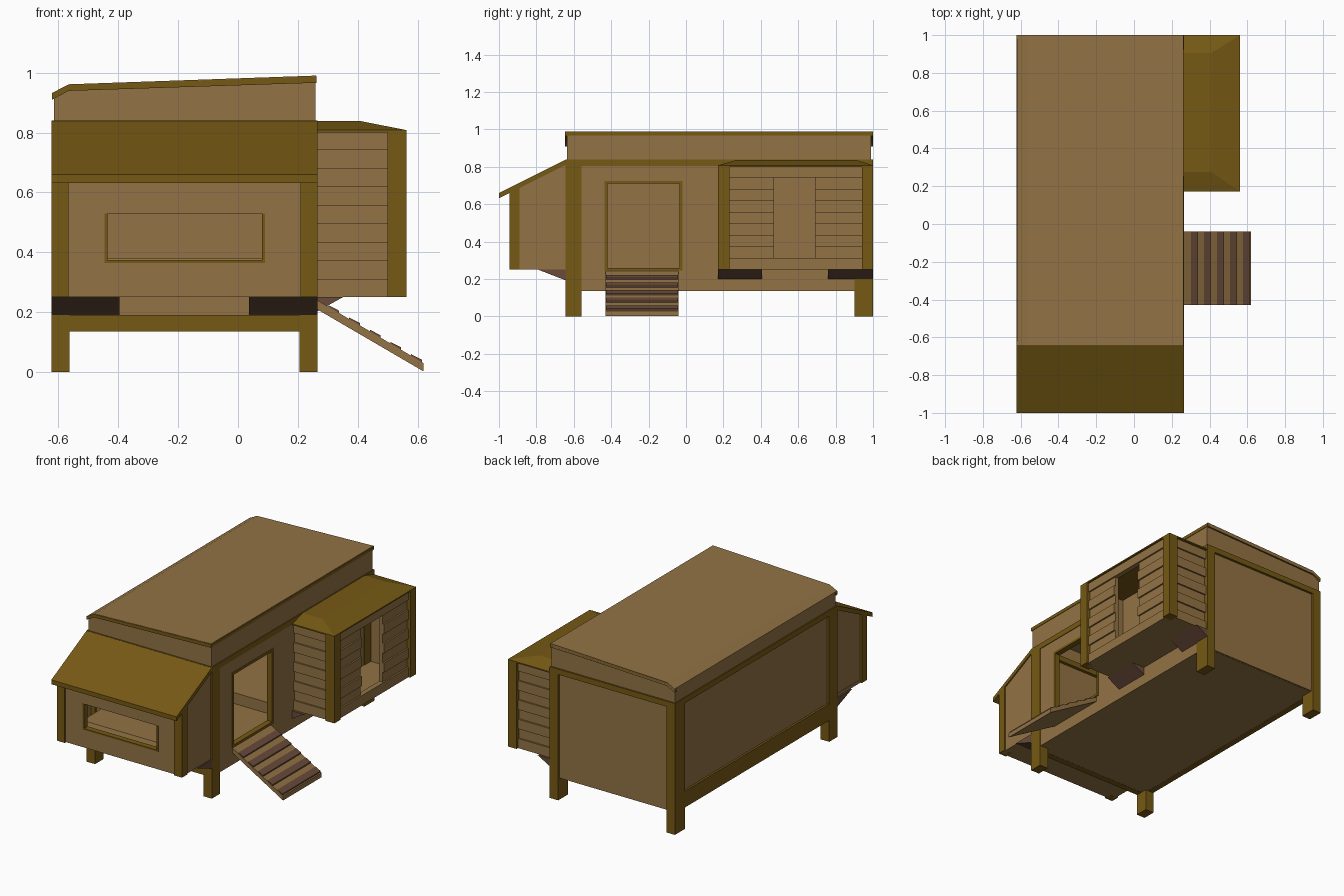
import bpy, bmesh
from mathutils import Vector

if "Cube" in bpy.data.objects:
    bpy.data.objects.remove(bpy.data.objects["Cube"])


def mat(name, c):
    m = bpy.data.materials.new(name)
    m.diffuse_color = (*c, 1)
    m.use_nodes = True
    m.node_tree.nodes["Principled BSDF"].inputs["Base Color"].default_value = m.diffuse_color
    return m


TAN = mat("tan_wood", (.29, .17, .058))
OLIVE = mat("olive_trim", (.18, .10, .007))
BROWN = mat("brown_wood", (.14, .07, .042))


def finish(bm, name, m):
    bmesh.ops.recalc_face_normals(bm, faces=bm.faces)
    me = bpy.data.meshes.new(name)
    bm.to_mesh(me)
    bm.free()
    me.materials.append(m)
    ob = bpy.data.objects.new(name, me)
    bpy.context.collection.objects.link(ob)
    return ob


def box(name, x, y, z, m=TAN):
    bm = bmesh.new()
    bmesh.ops.create_cube(bm, size=1)
    for v in bm.verts:
        v.co = [r[0] if c < 0 else r[1] for c, r in zip(v.co, (x, y, z))]
    return finish(bm, name, m)


def prism(name, pts, axis, lo, hi, m=TAN):
    """Extrude a profile along x (points are y,z) or y (points are x,z)."""
    bm = bmesh.new()
    vs = [bm.verts.new((lo, a, b) if axis == 'x' else (a, lo, b)) for a, b in pts]
    f = bm.faces.new(vs)
    r = bmesh.ops.extrude_face_region(bm, geom=[f])
    d = Vector((hi - lo, 0, 0)) if axis == 'x' else Vector((0, hi - lo, 0))
    bmesh.ops.translate(bm, vec=d, verts=[g for g in r['geom'] if isinstance(g, bmesh.types.BMVert)])
    return finish(bm, name, m)


def frustum(name, bottom, top, z0, z1, m, skirt=0):
    """Stacked rectangles; each rectangle is (x0, x1, y0, y1)."""
    bm = bmesh.new()
    rings = []
    for (a, b, c, d), z in ((bottom, z0), (bottom, z0 + skirt), (top, z1)):
        rings.append([bm.verts.new((px, py, z)) for px, py in ((a, c), (b, c), (b, d), (a, d))])
    if not skirt:
        for v in rings.pop(1):
            bm.verts.remove(v)
    bm.faces.new(rings[0])
    bm.faces.new(rings[-1])
    for p, q in zip(rings, rings[1:]):
        for i in range(4):
            j = (i + 1) % 4
            bm.faces.new((p[i], p[j], q[j], q[i]))
    return finish(bm, name, m)


def cut(ob, x, y, z):
    c = box("cutter", x, y, z)
    md = ob.modifiers.new("opening", 'BOOLEAN')
    md.operation, md.solver, md.object = 'DIFFERENCE', 'EXACT', c
    bpy.context.view_layer.objects.active = ob
    bpy.ops.object.modifier_apply(modifier=md.name)
    bpy.data.objects.remove(c)


X0, X1, Y0, Y1 = -.622, .265, -.643, 1.0

# Main hut: corner posts that run down into legs
for side, x in (("left", (X0, X0 + .06)), ("right", (X1 - .06, X1))):
    box(f"front_{side}_post", x, (Y0, -.56), (0, .84), OLIVE)
    box(f"back_{side}_post", x, (.90, Y1), (0, .84), OLIVE)

# Main hut: walls, floor and raised inner floor
wall = box("right_wall", (X1 - .03, X1 - .004), (-.56, .99), (.135, .82))
cut(wall, (.1, .4), (-.43, -.025), (.25, .72))
box("left_wall", (X0 + .015, X0 + .035), (-.57, .92), (.14, .82))
box("back_wall", (X0 + .05, X1 - .05), (.965, .985), (.137, .82))
box("front_wall", (X0 + .05, X1 - .05), (-.63, -.61), (.185, .83))
box("floor", (X0 + .02, X1 - .02), (Y0 + .02, .975), (.136, .2))
box("raised_floor", (X0 + .03, X1 - .03), (.15, .97), (.2, .27))

# Main hut: rails
box("left_bottom_rail", (X0 + .002, X0 + .04), (-.56, .90), (.135, .24), OLIVE)
box("front_bottom_rail", (X0 + .06, X1 - .06), (Y0 + .003, -.6), (.135, .19), OLIVE)
box("left_top_rail", (X0, X0 + .05), (-.56, .90), (.805, .84), OLIVE)
box("right_top_rail", (X1 - .05, X1), (-.56, .90), (.805, .84), OLIVE)
box("front_top_rail", (X0 + .06, X1 - .06), (Y0, -.59), (.805, .84), OLIVE)
box("back_top_rail", (X0 + .06, X1 - .06), (.95, Y1), (.805, .84), OLIVE)

# Upper fascia band and sloped roof with a dropped left edge
fascia = prism("upper_fascia", [(X0 + .007, .83), (X1 - .006, .83), (X1 - .006, .97),
                                (-.565, .942), (X0 + .007, .914)], 'y', Y0 + .007, .99)
cut(fascia, (X0 + .03, X1 - .03), (Y0 + .03, .967), (.8, .93))
prism("main_roof", [(X0 + .003, .91), (-.565, .94), (X1 - .005, .967), (X1 - .005, .99),
                    (-.565, .961), (X0 + .003, .933)], 'y', Y0, Y1, TAN)
trim = [(X0 + .001, .91), (-.565, .939), (X1 - .003, .966), (X1 - .003, .988),
        (-.565, .959), (X0 + .001, .931)]
prism("front_roof_edge", trim, 'y', Y0 - .003, Y0 + .02, OLIVE)
prism("back_roof_edge", trim, 'y', Y1 - .02, Y1, OLIVE)
box("right_roof_edge", (X1 - .02, X1 - .003), (Y0, Y1), (.967, .986), OLIVE)

# Door frame
for n, y, z in (("front", (-.435, -.42), (.245, .725)), ("back", (-.035, -.02), (.245, .725)),
                ("top", (-.42, -.035), (.71, .725)), ("bottom", (-.42, -.035), (.245, .26))):
    box(f"door_frame_{n}", (X1 - .035, X1 + .001), y, z, OLIVE)

# Entrance ramp with cleats
prism("ramp", [(X1 - .005, .243), (.62, .03), (.62, .002), (X1 - .005, .212)], 'y', -.43, -.04)
slope = (.03 - .243) / (.62 - X1 + .005)
for i in range(5):
    a = .302 + i * .069
    b = min(a + .036, .618)
    za, zb = (.243 + slope * (t - X1 + .005) for t in (a, b))
    prism(f"ramp_cleat_{i}", [(a, za - .005), (b, zb - .005), (b, zb + .008), (a, za + .005)],
          'y', -.428, -.042, BROWN)

# Front nest box: posts, sides, front with window, floor, bedding
for side, s, p in (("left", (X0 + .012, X0 + .03), (X0, X0 + .056)),
                   ("right", (X1 - .03, X1 - .008), (X1 - .056, X1))):
    prism(f"nest_{side}_side", [(-.93, .25), (-.63, .25), (-.63, .825), (-.93, .675)], 'x', *s)
    prism(f"nest_{side}_post", [(-.945, .25), (-.89, .25), (-.89, .70), (-.945, .67)], 'x', *p, OLIVE)
front = box("nest_front", (X0 + .05, X1 - .05), (-.935, -.908), (.252, .67))
cut(front, (-.44, .085), (-1, -.8), (.37, .53))
for n, x, z in (("left", (-.445, -.435), (.365, .53)), ("right", (.08, .09), (.365, .53)),
                ("bottom", (-.435, .08), (.365, .374))):
    box(f"nest_window_{n}", x, (-.937, -.9), z, OLIVE)
box("nest_floor", (X0 + .01, X1 - .01), (-.93, -.64), (.25, .27))
frustum("nest_bedding", (-.58, .22, -.9, -.635), (-.5, .15, -.86, -.65), .27, .38, TAN)
prism("nest_roof", [(-1, .632), (-.64, .812), (-.64, .84), (-1, .66)], 'x', X0, X1, OLIVE)
for n, x in (("left", (X0, -.395)), ("right", (.037, X1))):
    prism(f"nest_bracket_{n}", [(-.79, .25), (-.64, .25), (-.64, .192)], 'x', *x, BROWN)

# Side house: posts, floor, hipped roof, brackets
BX, BY = .562, .172
for n, y in (("front", (BY, BY + .06)), ("back", (.94, Y1))):
    box(f"side_house_{n}_post", (BX - .062, BX), y, (.25, .805), OLIVE)
box("side_house_floor", (X1 - .01, BX - .015), (BY + .02, .98), (.25, .265))
frustum("side_house_roof", (X1 - .005, BX, BY, Y1), (X1 - .005, .41, .275, .905), .80, .838, OLIVE, .008)
for n, y in (("front", (BY, .405)), ("back", (.76, Y1))):
    prism(f"side_house_bracket_{n}", [(X1 - .005, .25), (.35, .25), (X1 - .005, .2)], 'y', *y, BROWN)

# Side house: alternating boards, split around the window
H = .555 / 9
for i in range(9):
    z = (.25 + i * H, .25 + (i + 1) * H)
    d = .01 * (i % 2)
    box(f"front_board_{i}", (X1 - .005, .503), (BY + .015 + d, BY + .035), z)
    box(f"back_board_{i}", (X1 - .005, .503), (.965, .985 - d), z)
    spans = [(BY + .055, .945)] if i in (0, 8) else [(BY + .055, .47), (.69, .945)]
    for k, y in enumerate(spans):
        box(f"right_board_{i}_{k}", (BX - .045, BX - .012 - d), y, z)
